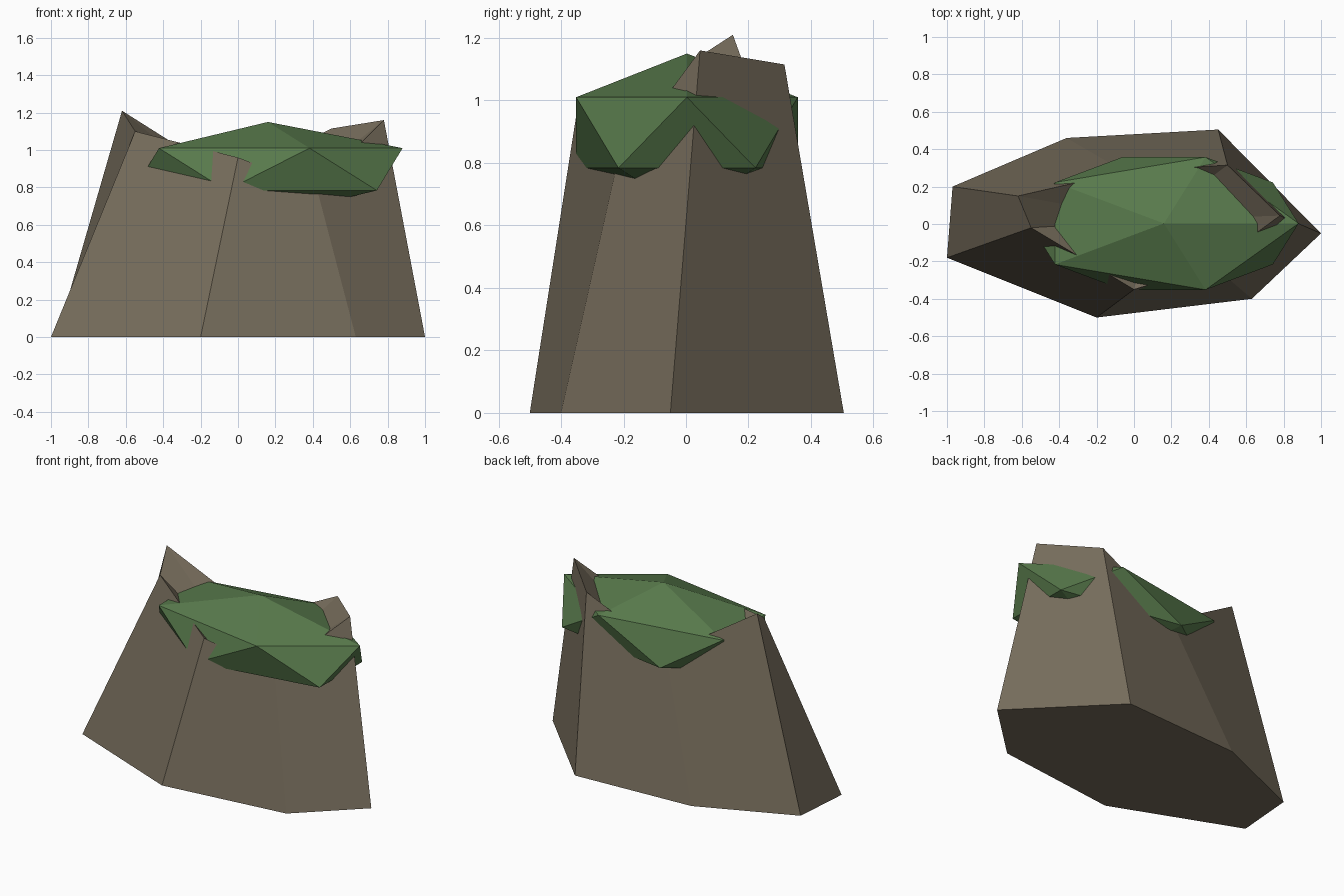
import bpy, bmesh

if "Cube" in bpy.data.objects:
    bpy.data.objects.remove(bpy.data.objects["Cube"])


def material(name, color):
    m = bpy.data.materials.new(name)
    m.diffuse_color = (*color, 1)
    m.use_nodes = True
    m.node_tree.nodes["Principled BSDF"].inputs["Base Color"].default_value = m.diffuse_color
    return m


stone = material("brown stone", (0.18, 0.15, 0.105))
moss = material("moss green", (0.098, 0.195, 0.072))

# Rock: seven tapering sides, jagged rim, hollow top
base = [(-1, -0.18), (-0.2, -0.5), (0.63, -0.4), (1, -0.05),
        (0.45, 0.505), (-0.36, 0.46), (-0.97, 0.2)]
rim = [(-0.55, -0.02, 1.10), (0, -0.35, 0.96), (0.42, -0.22, 0.80), (0.78, 0.045, 1.16),
       (0.5, 0.315, 1.115), (-0.05, 0.28, 0.85), (-0.62, 0.15, 1.21)]
bm = bmesh.new()
low = [bm.verts.new((x, y, 0)) for x, y in base]
top = [bm.verts.new(p) for p in rim]
hollow = bm.verts.new((0.1, 0.02, 0.62))
bm.faces.new(low[::-1])
for i in range(7):
    j = (i + 1) % 7
    bm.faces.new((low[i], low[j], top[j], top[i]))
    bm.faces.new((top[i], top[j], hollow))
bmesh.ops.recalc_face_normals(bm, faces=bm.faces)
mesh = bpy.data.meshes.new("rock")
bm.to_mesh(mesh)
bm.free()
mesh.materials.append(stone)
rock = bpy.data.objects.new("rock", mesh)
bpy.context.collection.objects.link(rock)

# Moss cap: squashed twenty-sided ball, one ring corner pointing to +x
bm = bmesh.new()
bmesh.ops.create_icosphere(bm, subdivisions=1, radius=1)
ring = max((v for v in bm.verts if 0.3 < v.co.z < 0.6), key=lambda v: v.co.x)
for_turn = ring.co.to_2d().angle_signed((1, 0))
from mathutils import Matrix
bmesh.ops.rotate(bm, verts=bm.verts, cent=(0, 0, 0),
                 matrix=Matrix.Rotation(-for_turn, 3, "Z"))
bmesh.ops.scale(bm, verts=bm.verts, vec=(0.805, 0.417, 0.253))
bmesh.ops.translate(bm, verts=bm.verts, vec=(0.16, 0.003, 0.897))
mesh = bpy.data.meshes.new("moss_cap")
bm.to_mesh(mesh)
bm.free()
mesh.materials.append(moss)
cap = bpy.data.objects.new("moss_cap", mesh)
bpy.context.collection.objects.link(cap)
